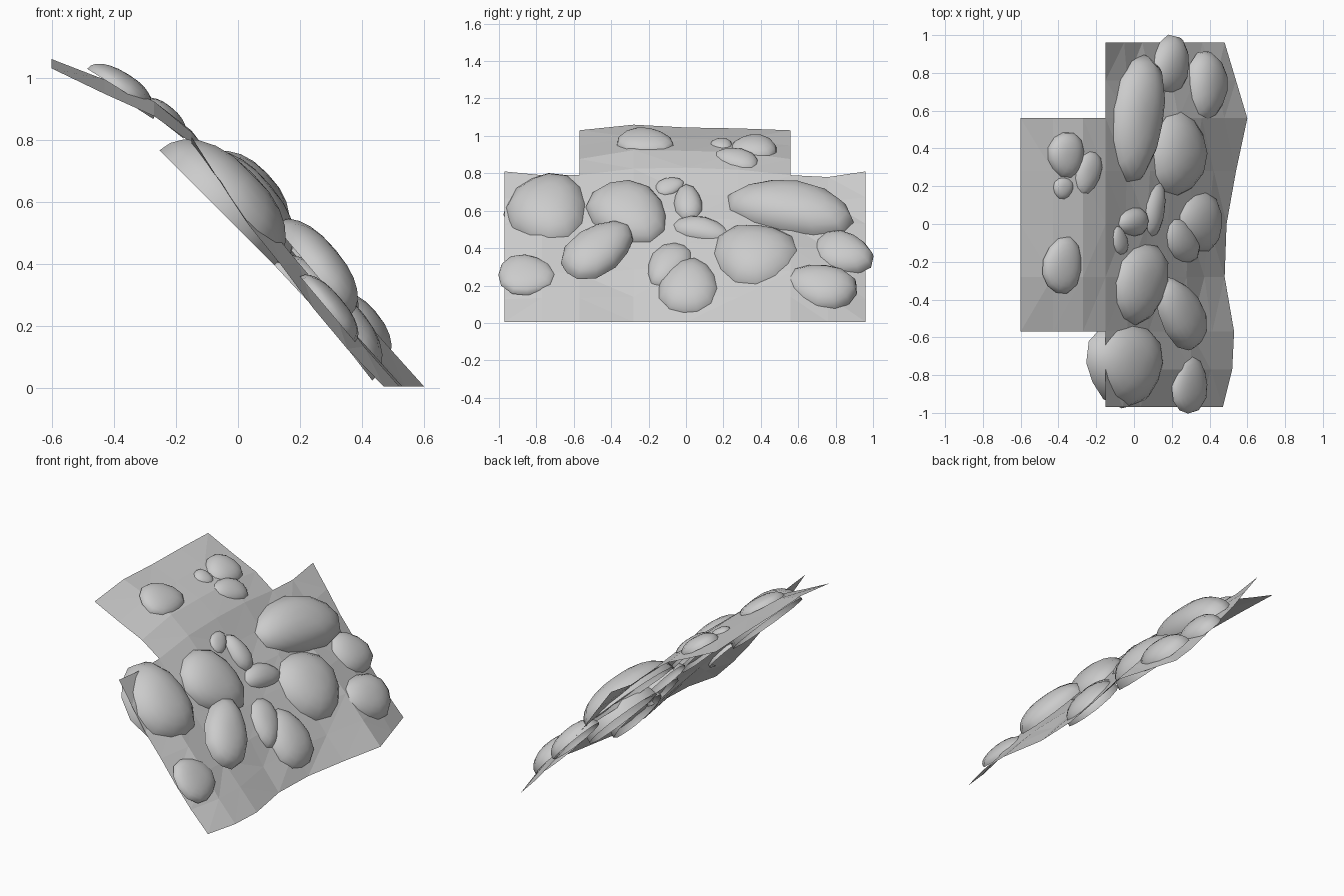
import bpy, bmesh, random
from math import sin, cos, radians, pi
from mathutils import Vector

if "Cube" in bpy.data.objects:
    bpy.data.objects.remove(bpy.data.objects["Cube"])

random.seed(4)


def make(name, bm, smooth):
    me = bpy.data.meshes.new(name)
    bm.to_mesh(me)
    bm.free()
    ob = bpy.data.objects.new(name, me)
    bpy.context.collection.objects.link(ob)
    for p in me.polygons:
        p.use_smooth = smooth
    return ob


# Sloping ground sheet: wide lower bank, narrower upper shelf
cols = [-.97, -.77, -.57, -.28, 0, .28, .56, .76, .96]
foot_x = [.47, .52, .53, .48, .49, .54, .60, .54, .48]
brow_z = [.81, .79, .79, .825, .83, .82, .79, .78, .81]
shelf_z = [0, 0, 1.03, 1.06, 1.045, 1.04, 1.03, 0, 0]
ROWS = 6
bm = bmesh.new()
grid = {}
for i, y in enumerate(cols):
    for j in range(ROWS + 1):
        t = j / ROWS
        edge = j in (0, ROWS)
        k = 0 if edge else random.uniform(-.006, .012)
        x = -.15 + (foot_x[i] + .15) * t + k
        z = brow_z[i] * (1 - t) + .005 * t + k
        if i in (0, 8):
            x, z = x - .02 * sin(pi * t), z - .015 * sin(pi * t)
        grid[i, j] = bm.verts.new((x, y, z))
    if 2 <= i <= 6:
        bulge = 0 if i in (2, 6) else .06
        for j, (x, f) in enumerate([(-.27, .36 + bulge), (-.43, .66 + bulge), (-.6, 1)]):
            z = brow_z[i] + (shelf_z[i] - brow_z[i]) * f
            grid[i, -1 - j] = bm.verts.new((x, y, z))
for (i, j) in list(grid):
    q = [(i, j), (i, j + 1), (i + 1, j + 1), (i + 1, j)]
    if all(c in grid for c in q):
        bm.faces.new([grid[c] for c in q])
bmesh.ops.triangulate(bm, faces=bm.faces[:])
make("ground_sheet", bm, False)


# Half-buried rock: open irregular dome lying on the slope
def rock(name, c, a, b, ang, steep, h, seg=12, rings=6):
    n = Vector((sin(radians(steep)), 0, cos(radians(steep))))
    u = Vector((0, 1, 0))
    v = Vector((n.z, 0, -n.x))
    base = Vector(c) - n * h * .36
    ph1, ph2 = random.uniform(0, 6), random.uniform(0, 6)
    ca, sa = cos(radians(ang)), sin(radians(ang))
    bm = bmesh.new()
    loops = []
    for r in range(rings):
        e = r / rings * pi / 2
        ring = []
        for s in range(seg):
            w = 2 * pi * s / seg
            k = 1.03 * cos(e) ** .85 * (1 + .04 * sin(2 * w + ph1) + .05 * sin(3 * w + ph2))
            p, q = a * k * cos(w), b * k * sin(w)
            ring.append(bm.verts.new(base + u * (p * ca - q * sa) + v * (p * sa + q * ca) + n * h * sin(e)))
        loops.append(ring)
    top = bm.verts.new(base + n * h)
    for s in range(seg):
        t = (s + 1) % seg
        for lo, hi in zip(loops, loops[1:]):
            bm.faces.new((lo[s], lo[t], hi[t], hi[s]))
        bm.faces.new((loops[-1][s], loops[-1][t], top))
    make(name, bm, True)


# Rocks: centre, half length, half width, turn in slope, steepness, height
rocks = [
    ((-.025, -.735, .62), .215, .265, 0, 45, .16),
    ((.045, -.31, .605), .23, .195, 35, 50, .12),
    ((.265, -.475, .405), .23, .14, -42, 50, .10),
    ((.305, -.855, .265), .15, .135, 30, 50, .055),
    ((.03, .56, .63), .33, .18, 14, 46, .14),
    ((.225, .375, .365), .235, .235, 0, 47, .16),
    ((.395, .725, .205), .185, .15, 10, 50, .10),
    ((.20, .835, .385), .16, .14, 30, 50, .09),
    ((.35, .015, .195), .20, .16, -80, 52, .11),
    ((.25, -.09, .32), .16, .11, -55, 50, .08),
    ((.105, .085, .495), .165, .085, 12, 58, .08),
    ((0, .01, .645), .12, .08, 85, 50, .07),
    ((-.07, -.09, .735), .08, .055, -20, 50, .03),
    ((-.37, -.22, .98), .145, .12, 15, 32, .055),
    ((-.35, .365, .945), .12, .11, 20, 33, .065),
    ((-.24, .27, .88), .13, .08, 25, 38, .055),
    ((-.37, .19, .955), .06, .06, 0, 32, .035),
]
for i, r in enumerate(rocks):
    rock("rock_%02d" % (i + 1), *r)
